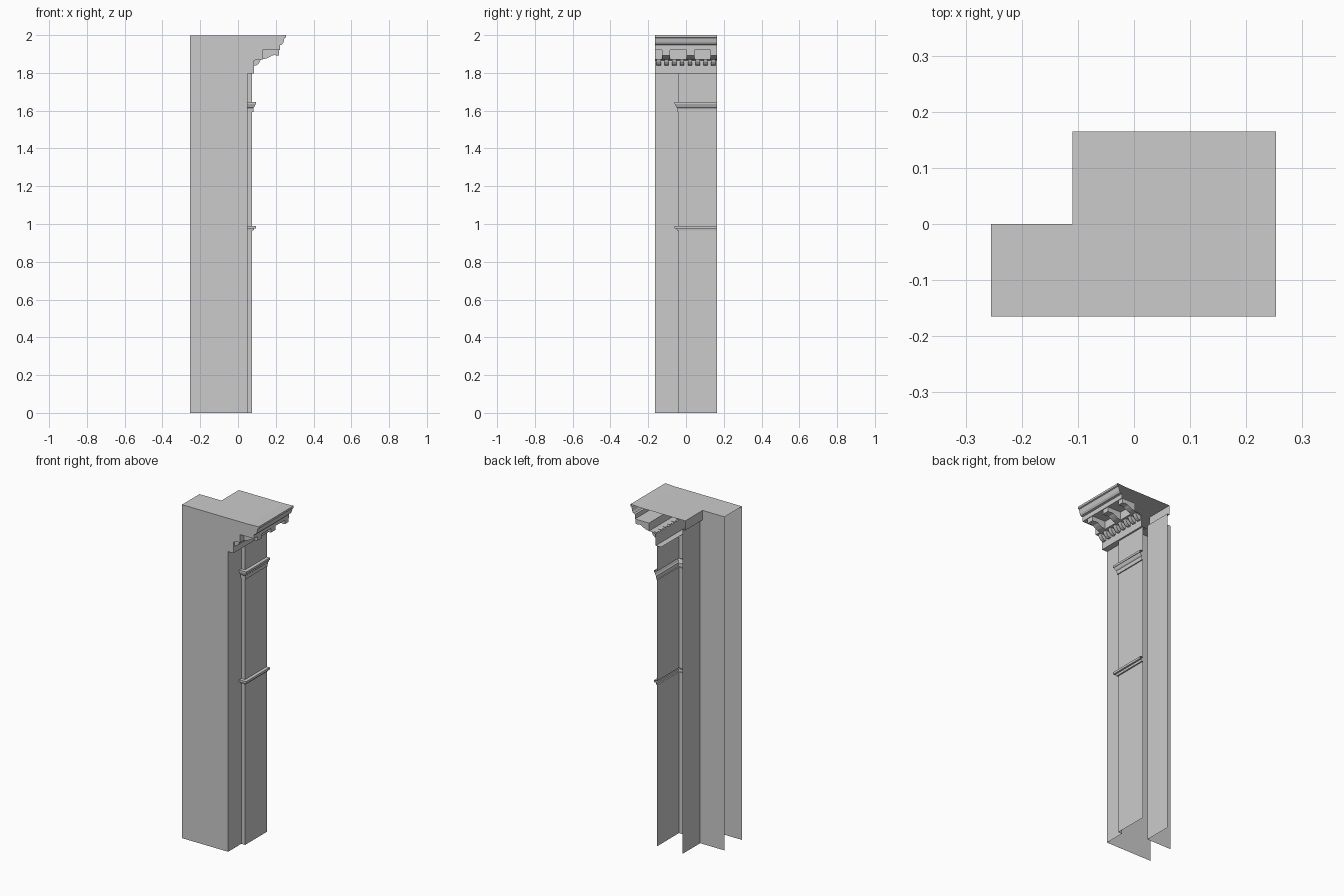
import bpy

if "Cube" in bpy.data.objects:
    bpy.data.objects.remove(bpy.data.objects["Cube"])

YF, YB = -0.165, 0.165      # front and back planes
XL = -0.255                 # left edge


def mesh_object(name, verts, faces):
    me = bpy.data.meshes.new(name)
    me.from_pydata(verts, [], faces)
    me.update()
    ob = bpy.data.objects.new(name, me)
    bpy.context.collection.objects.link(ob)
    return ob


def loft(name, rows):
    """Open sheet joining equal-length rows of points with quads."""
    n = len(rows[0])
    verts = [p for r in rows for p in r]
    faces = [(i * n + j, i * n + j + 1, (i + 1) * n + j + 1, (i + 1) * n + j)
             for i in range(len(rows) - 1) for j in range(n - 1)]
    return mesh_object(name, verts, faces)


def wall(name, plan, z0, z1):
    return loft(name, [[(x, y, z) for x, y in plan] for z in (z0, z1)])


def block(name, profile, y0, y1):
    """Closed x-z profile extruded along y."""
    n = len(profile)
    verts = [(x, y, z) for y in (y0, y1) for x, z in profile]
    faces = [(i, (i + 1) % n, n + (i + 1) % n, n + i) for i in range(n)]
    faces += [tuple(range(n))[::-1], tuple(range(n, 2 * n))]
    return mesh_object(name, verts, faces)


# cornice: sheet swept along y, following the front outline
cornice = [(0.05, 1.797), (0.085, 1.797), (0.085, 1.865), (0.105, 1.872),
           (0.13, 1.872), (0.13, 1.92), (0.222, 1.92), (0.222, 1.947),
           (0.233, 1.95), (0.24, 1.96), (0.246, 1.985), (0.253, 1.988),
           (0.253, 2.0), (0.188, 1.997)]
loft("cornice", [[(x, y, z) for x, z in cornice] for y in (YF, YB)])

# front wall, including the cut end of the cornice
outline = [(XL, 0), (0.05, 0)] + cornice + [(XL, 1.997)]
mesh_object("front_wall", [(x, YF, z) for x, z in outline],
            [tuple(range(len(outline)))])

# flat L-shaped roof of the wall
roof = [(XL, YF), (0.188, YF), (0.188, YB), (-0.11, YB), (-0.11, 0), (XL, 0)]
mesh_object("top_cap", [(x, y, 1.997) for x, y in roof], [tuple(range(6))])

# side and inner walls
wall("side_wall", [(0.05, YF), (0.05, -0.04)], 0, 1.797)
wall("inner_wall", [(-0.094, YB), (-0.094, 0), (XL, 0)], 0, 1.94)
wall("inner_top_band", [(-0.11, YB), (-0.11, 0), (XL, 0)], 1.94, 1.997)
loft("band_underside", [[(x, y, 1.94) for y in (0, YB)] for x in (-0.11, -0.094)])

# pilaster with two string courses: (height, projection)
steps = [(0, 0), (0.965, 0), (0.965, 0.008), (0.977, 0.010), (0.977, 0.02),
         (0.99, 0.02), (0.99, 0), (1.593, 0), (1.593, 0.006), (1.615, 0.007),
         (1.62, 0.012), (1.635, 0.018), (1.635, 0.021), (1.647, 0.021),
         (1.647, 0), (1.797, 0)]
loft("pilaster", [[(0.05, -0.04 - o, z), (0.075 + o, -0.04 - o, z),
                   (0.075 + o, YB, z)] for z, o in steps])

# scroll brackets under the cornice
bracket = [(0.13, 1.872), (0.15, 1.876), (0.168, 1.884), (0.18, 1.892),
           (0.195, 1.895), (0.205, 1.891), (0.218, 1.893), (0.218, 1.92),
           (0.13, 1.92)]
for i in range(3):
    y = -0.127 + i * 0.129
    block("scroll_bracket", bracket, y, min(y + 0.042, YB))

# row of small rounded teeth
tooth = [(0.085, 1.838), (0.096, 1.84), (0.107, 1.847), (0.115, 1.858),
         (0.12, 1.872), (0.085, 1.872)]
pitch = (YB - YF) / 8
for i in range(8):
    y = YF + (i + 0.5) * pitch
    block("cornice_tooth", tooth, y - 0.011, y + 0.011)
